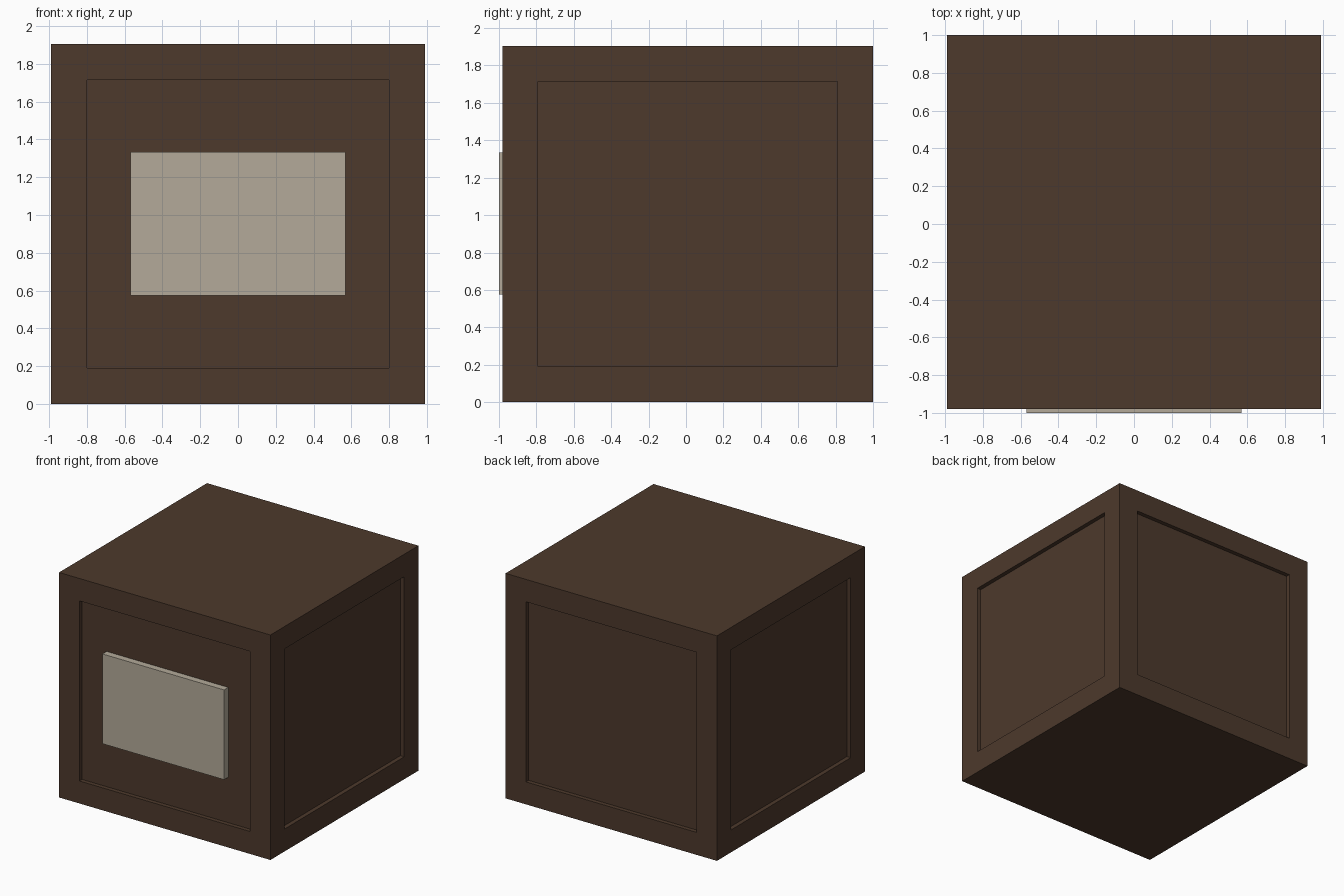
import bpy, bmesh
from mathutils import Matrix, Vector

if "Cube" in bpy.data.objects:
    bpy.data.objects.remove(bpy.data.objects["Cube"])


def material(name, color):
    mat = bpy.data.materials.new(name)
    mat.diffuse_color = (*color, 1)
    mat.use_nodes = True
    mat.node_tree.nodes["Principled BSDF"].inputs["Base Color"].default_value = mat.diffuse_color
    return mat


def box(name, low, high, mat, border=0, depth=0):
    """Box between two corners, with optional sunken panels on its four sides."""
    low, high = Vector(low), Vector(high)
    bm = bmesh.new()
    bmesh.ops.create_cube(
        bm, size=1,
        matrix=Matrix.Translation((low + high) / 2) @ Matrix.Diagonal((*(high - low), 1)))
    bm.normal_update()
    if border:
        sides = [f for f in bm.faces if abs(f.normal.z) < 0.5]
        bmesh.ops.inset_individual(bm, faces=sides, thickness=border, use_even_offset=True)
        normals = [f.normal.copy() for f in sides]
        panels = bmesh.ops.extrude_discrete_faces(bm, faces=sides)["faces"]
        for panel, normal in zip(panels, normals):
            bmesh.ops.translate(bm, verts=panel.verts, vec=-normal * depth)
        bmesh.ops.recalc_face_normals(bm, faces=bm.faces)
    mesh = bpy.data.meshes.new(name)
    bm.to_mesh(mesh)
    bm.free()
    mesh.materials.append(mat)
    obj = bpy.data.objects.new(name, mesh)
    bpy.context.collection.objects.link(obj)
    return obj


brown = material("dark brown wood", (0.074, 0.041, 0.025))
beige = material("pale beige label", (0.451, 0.402, 0.319))

# Crate with a recessed panel on every side
box("crate_body", (-0.99, -0.98, 0), (0.99, 1.0, 1.905), brown, border=0.19, depth=0.036)

# Blank plate mounted on the front panel
box("front_plate", (-0.57, -1.0, 0.575), (0.57, -0.944, 1.335), beige)
